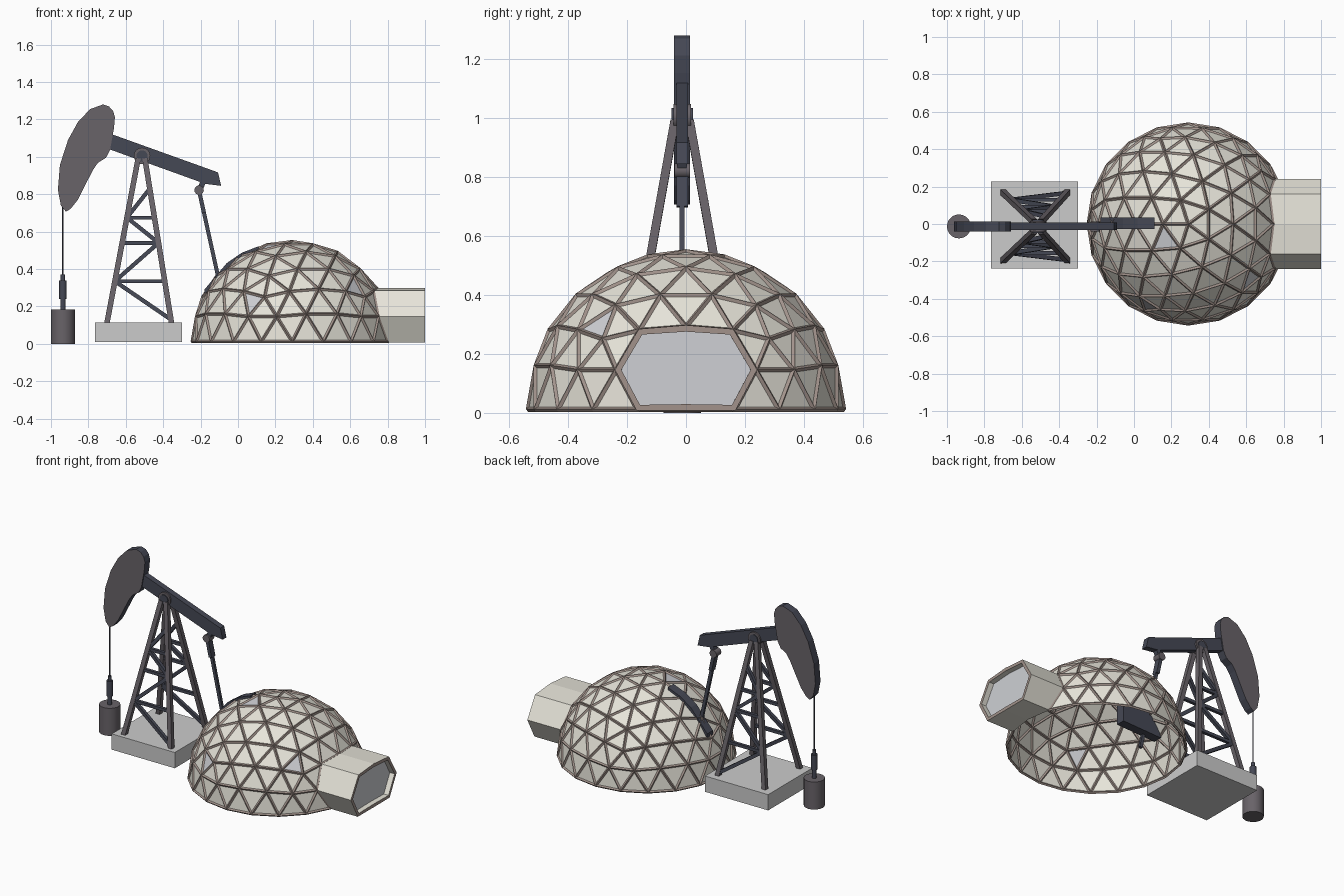
import bpy, bmesh
from math import atan2, pi
from mathutils import Vector, Matrix

if "Cube" in bpy.data.objects:
    bpy.data.objects.remove(bpy.data.objects["Cube"])

YC = -0.013           # centre plane of the pump
R, DC = 0.535, Vector((0.29, 0, 0.012))   # dome radius and centre


def mat(name, rgb):
    m = bpy.data.materials.new(name)
    m.diffuse_color = (*rgb, 1)
    m.use_nodes = True
    m.node_tree.nodes["Principled BSDF"].inputs["Base Color"].default_value = m.diffuse_color
    return m


CREAM = mat("cream_panel", (0.80, 0.78, 0.70))
BROWN = mat("brown_strut", (0.36, 0.29, 0.26))
DARK = mat("dark_steel", (0.06, 0.065, 0.09))
STEEL = mat("grey_steel", (0.14, 0.125, 0.14))
GLASS = mat("window_grey", (0.62, 0.63, 0.66))


def add(name, bm, *mats, smooth=False):
    me = bpy.data.meshes.new(name)
    bm.to_mesh(me)
    bm.free()
    ob = bpy.data.objects.new(name, me)
    bpy.context.collection.objects.link(ob)
    for m in mats:
        me.materials.append(m)
    if smooth:
        bpy.ops.object.select_all(action='DESELECT')
        bpy.context.view_layer.objects.active = ob
        ob.select_set(True)
        bpy.ops.object.shade_smooth_by_angle()
    return ob


def aligned(a, b, side=Vector((0, 1, 0))):
    """Matrix whose z axis runs from a to b, placed at the midpoint."""
    z = (b - a).normalized()
    if abs(z.dot(side)) > 0.95:
        side = Vector((1, 0, 0))
    x = side.cross(z).normalized()
    m = Matrix((x, z.cross(x), z)).transposed().to_4x4()
    m.translation = (a + b) / 2
    return m


def strut(name, a, b, w, m, d=None):
    a, b = Vector(a), Vector(b)
    bm = bmesh.new()
    size = Matrix.Diagonal((w, d or w, (b - a).length, 1))
    bmesh.ops.create_cube(bm, size=1, matrix=aligned(a, b) @ size)
    return add(name, bm, m)


def cyl(name, a, b, r, m, n=24):
    a, b = Vector(a), Vector(b)
    bm = bmesh.new()
    bmesh.ops.create_cone(bm, cap_ends=True, segments=n, radius1=r, radius2=r,
                          depth=(b - a).length, matrix=aligned(a, b))
    return add(name, bm, m, smooth=True)


def prism(name, pts, y, w, m, side_mat=None):
    """Front (x, z) profile extruded along y."""
    bm = bmesh.new()
    f = bm.faces.new([bm.verts.new((px, y - w / 2, pz)) for px, pz in pts])
    ext = bmesh.ops.extrude_face_region(bm, geom=[f], use_keep_orig=True)
    bmesh.ops.translate(bm, vec=(0, w, 0),
                        verts=[g for g in ext['geom'] if isinstance(g, bmesh.types.BMVert)])
    bmesh.ops.recalc_face_normals(bm, faces=bm.faces)
    for f in bm.faces:
        f.material_index = int(side_mat is not None and abs(f.normal.y) < 0.5)
    return add(name, bm, m, *([side_mat] if side_mat else []))


# geodesic dome: upper half of an icosphere, with a hexagonal opening on +x
bm = bmesh.new()
bmesh.ops.create_icosphere(bm, subdivisions=3, radius=R, matrix=Matrix.Rotation(pi, 4, 'Z'))
bmesh.ops.delete(bm, geom=[v for v in bm.verts if v.co.z < -0.01], context='VERTS')
bmesh.ops.translate(bm, vec=DC, verts=bm.verts)
core = sorted(bm.verts, key=lambda v: (v.co - Vector((0.81, 0, 0.15))).length)[:8]
core = [v for v in core if 0.08 < v.co.z < 0.22 and abs(v.co.y) < 0.13]
ring = {e.other_vert(v) for v in core for e in v.link_edges} - set(core)
ring = sorted((v.co.copy() for v in ring), key=lambda c: atan2(c.z - 0.15, c.y))
bmesh.ops.delete(bm, geom=core, context='VERTS')
frame_bm = bm.copy()
for p in ((0.08, -0.44, 0.23), (0.63, -0.3, 0.3), (0.17, -0.09, 0.53)):   # windows
    min(bm.faces, key=lambda f: (f.calc_center_median() - Vector(p)).length).material_index = 1
add("dome_panels", bm, CREAM, GLASS)
frame = add("dome_struts", frame_bm, BROWN)
w = frame.modifiers.new("struts", 'WIREFRAME')
w.thickness, w.offset, w.use_boundary = 0.017, 0, True

# entrance tunnel
bm = bmesh.new()
inner = [bm.verts.new(c) for c in ring]
outer = [bm.verts.new((1.0, c.y, c.z)) for c in ring]
n = len(ring)
for i in range(n):
    j = (i + 1) % n
    bm.faces.new((inner[i], outer[i], outer[j], inner[j]))
bmesh.ops.recalc_face_normals(bm, faces=bm.faces)
tunnel = add("entrance_tunnel", bm, CREAM, BROWN)
s = tunnel.modifiers.new("wall", 'SOLIDIFY')
s.thickness, s.offset, s.material_offset_rim = 0.022, -0.6, 1
bm = bmesh.new()
bm.faces.new([bm.verts.new((0.965, c.y * 0.96, 0.15 + (c.z - 0.15) * 0.94)) for c in ring])
add("entrance_door", bm, GLASS)

# concrete base
bm = bmesh.new()
bmesh.ops.create_cube(bm, size=1, matrix=Matrix.Translation((-0.532, -0.005, 0.063))
                      @ Matrix.Diagonal((0.465, 0.465, 0.105, 1)))
add("pump_base", bm)


# tower legs and zigzag bracing on the front and back faces
def leg(sx, sy, z):
    t = (z - 0.115) / 0.865
    return Vector((-0.528 + 0.012 * t + sx * (0.172 - 0.152 * t),
                   YC + sy * (0.182 - 0.155 * t), z))


for sy, side in ((-1, "front"), (1, "back")):
    for sx, hand in ((-1, "left"), (1, "right")):
        strut(f"tower_leg_{side}_{hand}", leg(sx, sy, 0.11), leg(sx, sy, 0.99), 0.029, STEEL)
    for i, z in enumerate((0.335, 0.54, 0.675)):
        strut(f"tower_rail_{side}_{i}", leg(-1, sy, z), leg(1, sy, z), 0.02, DARK)
    zig = [(1, 0.13), (-1, 0.335), (1, 0.54), (-1, 0.675), (1, 0.83)]
    for i, (p, q) in enumerate(zip(zig, zig[1:])):
        strut(f"tower_brace_{side}_{i}", leg(p[0], sy, p[1]), leg(q[0], sy, q[1]), 0.022, DARK)

# walking beam and pivot bearing
prism("walking_beam", [(-0.70, 1.13), (-0.107, 0.917), (-0.09, 0.845),
                       (-0.176, 0.856), (-0.70, 1.045)], YC, 0.04, DARK)
cyl("pivot_bearing", (-0.513, YC - 0.03, 1.005), (-0.513, YC + 0.03, 1.005), 0.044, STEEL)
cyl("pivot_pin", (-0.513, YC - 0.036, 1.005), (-0.513, YC + 0.036, 1.005), 0.03, DARK)

# curved head
prism("beam_head", [
    (-0.722, 1.280), (-0.690, 1.270), (-0.668, 1.245), (-0.658, 1.213), (-0.663, 1.154),
    (-0.684, 1.037), (-0.706, 0.995), (-0.749, 0.968), (-0.775, 0.931), (-0.856, 0.771),
    (-0.895, 0.722), (-0.920, 0.707), (-0.947, 0.740), (-0.963, 0.824), (-0.952, 0.957),
    (-0.909, 1.090), (-0.856, 1.186), (-0.791, 1.255)], YC, 0.054, STEEL, DARK)

# cable, rod clamp and well cylinder
for name, z0, z1, r in (("cable", 0.36, 0.76, 0.004), ("rod_top", 0.33, 0.37, 0.012),
                        ("rod_clamp", 0.24, 0.34, 0.02), ("rod_bottom", 0.17, 0.25, 0.014),
                        ("well_cylinder", 0.0, 0.183, 0.064)):
    cyl(name, (-0.936, YC, z0), (-0.936, YC, z1), r, STEEL if z0 == 0 else DARK)

# connecting rod hanging from the beam, with its bearing
strut("rod_hanger", (-0.18, YC, 0.88), (-0.207, YC, 0.82), 0.03, DARK)
cyl("rod_bearing", (-0.208, YC - 0.026, 0.822), (-0.208, YC + 0.026, 0.822), 0.025, STEEL)
strut("connecting_rod_collar", (-0.206, YC, 0.81), (-0.182, YC, 0.70), 0.022, DARK, 0.04)
strut("connecting_rod", (-0.206, YC, 0.81), (-0.06, YC, 0.15), 0.021, DARK, 0.017)

# crank weight half hidden in the dome
prism("crank_weight", [(-0.18, 0.24), (-0.18, 0.29), (-0.06, 0.432), (0.02, 0.487),
                       (0.11, 0.522), (0.11, 0.25)], 0.004, 0.06, DARK)
